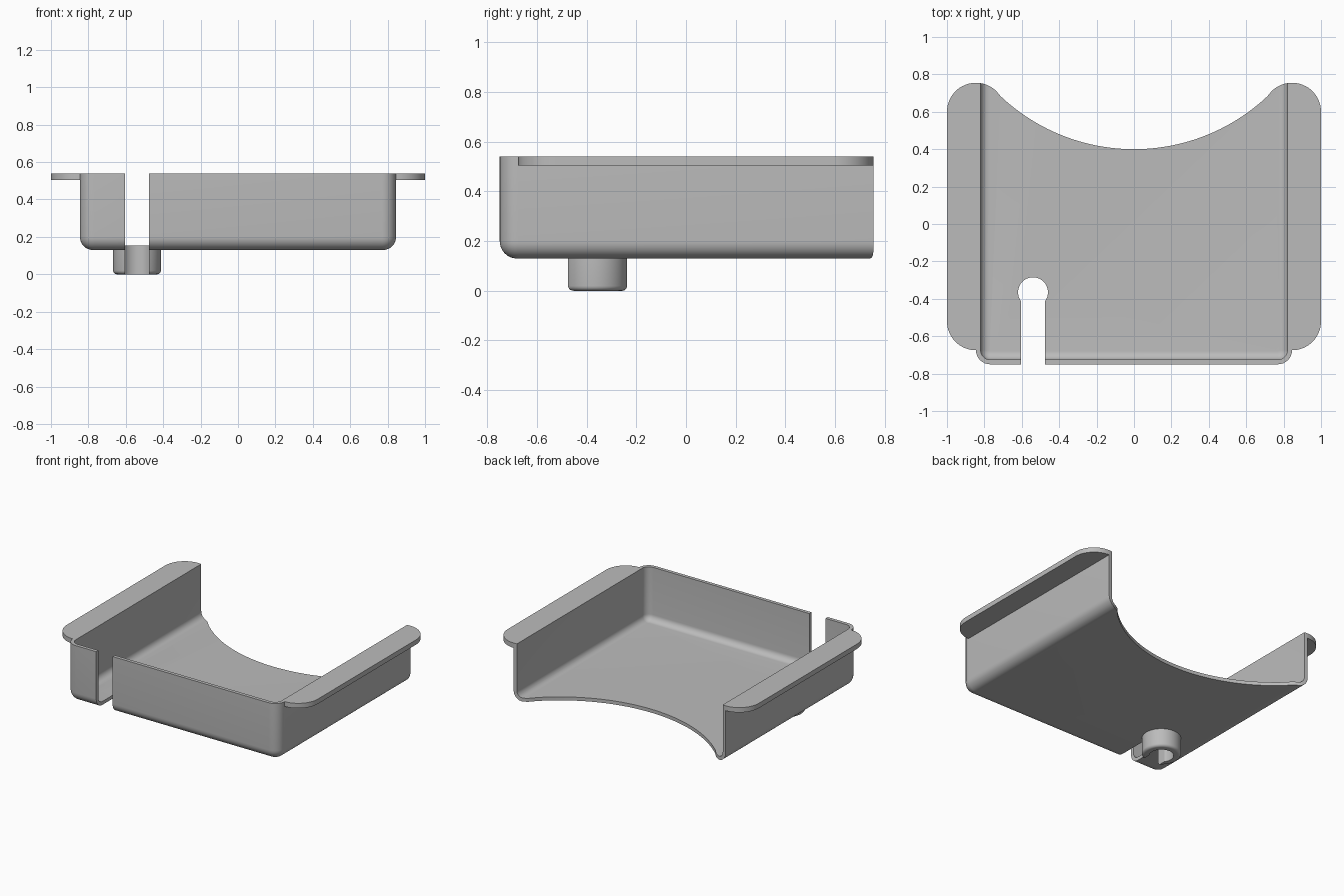
import bpy, bmesh
from math import sin, cos, radians, degrees, atan2, acos, pi

cube = bpy.data.objects.get("Cube")
if cube:
    bpy.data.objects.remove(cube, do_unlink=True)

grey = bpy.data.materials.new("plain_grey")
grey.use_nodes = True
grey.diffuse_color = (0.5, 0.5, 0.5, 1)
grey.node_tree.nodes["Principled BSDF"].inputs["Base Color"].default_value = (0.5, 0.5, 0.5, 1)

HALF, FRONT, BACK = 0.845, -0.75, 1.0     # tray body
BASE, TOP, WALL, FILLET = 0.13, 0.54, 0.025, 0.07
LOBE_Y, LOBE_R = 0.6, 0.155               # rounded flange ends
BOW_Y, BOW_R = 1.44, 1.04                 # large curve in the back
HOLE = (-0.54, -0.365)


def arc(cx, cy, r, a0, a1, n=12):
    angles = [radians(a0 + (a1 - a0) * i / n) for i in range(n + 1)]
    return [(cx + r * cos(a), cy + r * sin(a)) for a in angles]


def loft(name, rings):
    """Closed solid through a list of (outline, z) rings."""
    bm = bmesh.new()
    loops = [[bm.verts.new((x, y, z)) for x, y in pts] for pts, z in rings]
    for low, high in zip(loops, loops[1:]):
        for i in range(len(low)):
            j = (i + 1) % len(low)
            bm.faces.new((low[i], low[j], high[j], high[i]))
    bm.faces.new(loops[0][::-1])
    bm.faces.new(loops[-1])
    bmesh.ops.recalc_face_normals(bm, faces=bm.faces)
    mesh = bpy.data.meshes.new(name)
    bm.to_mesh(mesh)
    bm.free()
    mesh.materials.append(grey)
    obj = bpy.data.objects.new(name, mesh)
    bpy.context.collection.objects.link(obj)
    return obj


def prism(name, pts, z0, z1):
    return loft(name, [(pts, z0), (pts, z1)])


def cut(obj, cutter):
    mod = obj.modifiers.new("cut", "BOOLEAN")
    mod.operation, mod.solver, mod.object = "DIFFERENCE", "EXACT", cutter
    bpy.context.view_layer.objects.active = obj
    bpy.ops.object.modifier_apply(modifier=mod.name)


def tray_outline(inset):
    r = max(FILLET + 0.005 - inset, 0.004)
    x, y = HALF - inset - r, FRONT + inset + r
    return (arc(-x, y, r, 180, 270, 8) + arc(x, y, r, 270, 360, 8)
            + [(HALF - inset, BACK - inset), (inset - HALF, BACK - inset)])


def rounded_wall(inset, floor, radius, steps=8):
    """Rings from the flat floor up through the fillet to the rim."""
    rings = []
    for i in range(steps + 1):
        a = pi / 2 * i / steps
        rings.append((tray_outline(inset + radius * (1 - sin(a))),
                      floor + radius * (1 - cos(a))))
    return rings + [(tray_outline(inset), TOP)]


# Thin tray shell: up the outside, back down the inside
outside = rounded_wall(0, BASE, FILLET)
inside = rounded_wall(WALL, BASE + WALL, FILLET - WALL)
tray = loft("tray", outside + inside[::-1])

# Bowed back opening, tangent to the rounded flange ends
tangent = degrees(atan2(BOW_Y - LOBE_Y, HALF))
bow = (arc(-HALF, LOBE_Y, LOBE_R, 120, tangent)
       + arc(0, BOW_Y, BOW_R, 180 + tangent, 360 - tangent, 48)[1:-1]
       + arc(HALF, LOBE_Y, LOBE_R, 180 - tangent, 60))
lobe_top = LOBE_Y + LOBE_R
bow = [p for p in bow if abs(p[0]) < HALF - 0.002]
bow = [(-1.2, lobe_top), (-HALF, lobe_top)] + bow + [(HALF, lobe_top), (1.2, lobe_top)]
back_cutter = prism("back_cutter", bow + [(1.2, 1.3), (-1.2, 1.3)], -0.3, 0.9)
cut(tray, back_cutter)

# Round boss under the floor
boss_rings = []
for i in range(6):
    a = pi / 2 * i / 5
    boss_rings.append((arc(*HOLE, 0.108 + 0.02 * sin(a), 0, 354.375, 63), 0.02 * (1 - cos(a))))
boss = loft("cable_boss", boss_rings + [(arc(*HOLE, 0.128, 0, 354.375, 63), BASE)])

# Keyhole slot through the floor, front wall and boss
half_slot, hole_r = 0.065, 0.08
mouth = degrees(acos(half_slot / hole_r))
keyhole = arc(*HOLE, hole_r, -mouth, 180 + mouth, 40)
keyhole += [(HOLE[0] - half_slot, -1), (HOLE[0] + half_slot, -1)]
slot_cutter = prism("slot_cutter", keyhole, -0.3, 0.9)
cut(tray, slot_cutter)
cut(boss, slot_cutter)

# Side flanges with rounded ends
parts = [tray, boss]
for side, label in ((1, "left"), (-1, "right")):
    pts = arc(HALF, -0.52, LOBE_R, -90, 0, 16) + arc(HALF, LOBE_Y, LOBE_R, 0, 90, 16)
    parts.append(prism(label + "_flange", [(side * x, y) for x, y in pts], 0.505, TOP))

for cutter in (back_cutter, slot_cutter):
    bpy.data.objects.remove(cutter, do_unlink=True)

# Smooth the fillets, keep the rims crisp
bpy.ops.object.select_all(action="DESELECT")
for part in parts:
    part.select_set(True)
bpy.context.view_layer.objects.active = tray
bpy.ops.object.shade_smooth_by_angle(angle=radians(30))
